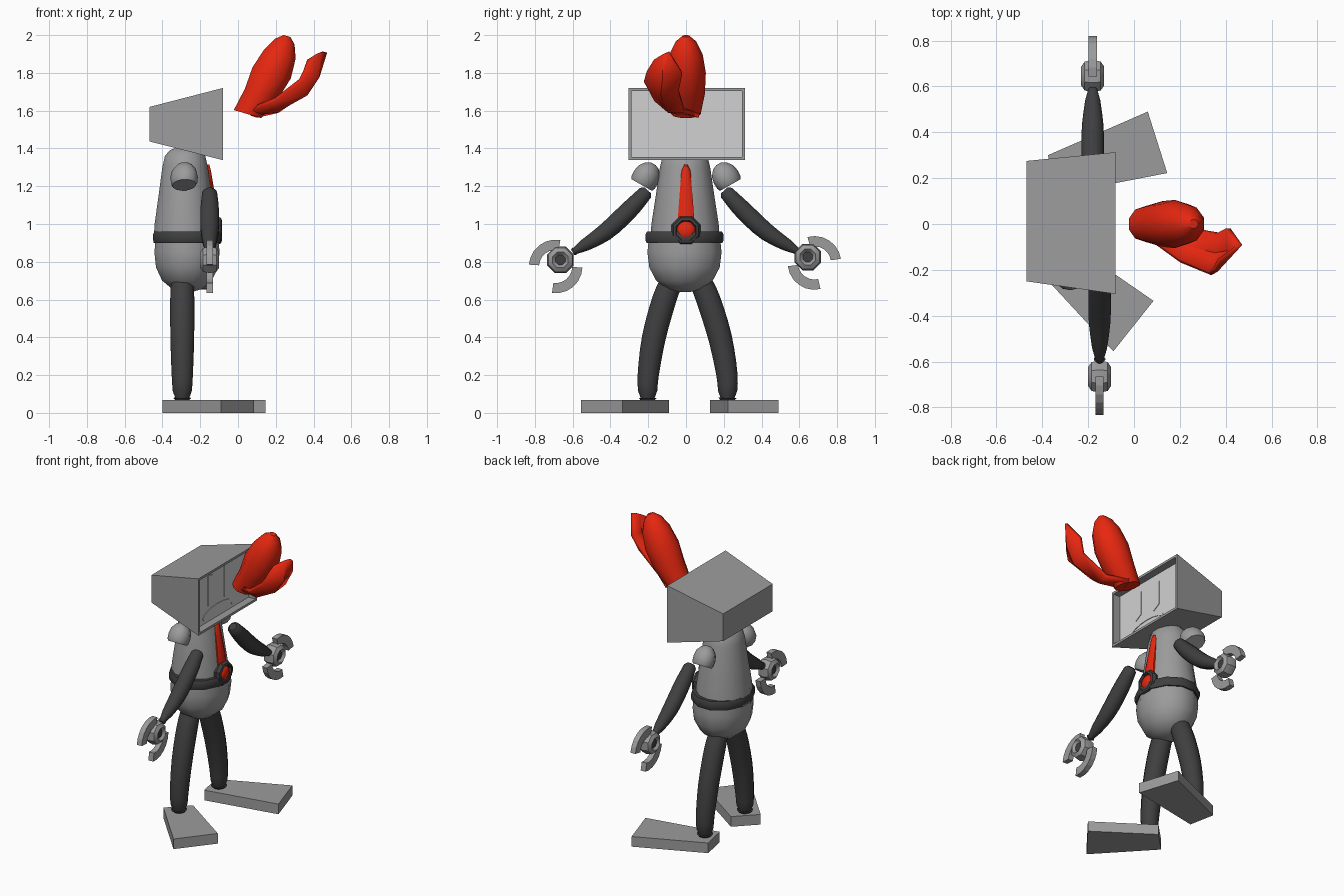
import bpy, bmesh, math
from math import sin, cos, pi, radians
from mathutils import Vector

cube = bpy.data.objects.get("Cube")
if cube:
    bpy.data.objects.remove(cube, do_unlink=True)


def material(name, rgb):
    m = bpy.data.materials.new(name)
    m.use_nodes = True
    m.diffuse_color = (*rgb, 1)
    m.node_tree.nodes["Principled BSDF"].inputs["Base Color"].default_value = (*rgb, 1)
    return m


GREY = material("metal grey", (0.33, 0.33, 0.33))
DARK = material("dark rubber", (0.05, 0.05, 0.05))
RED = material("red", (0.8, 0.02, 0.005))
SCREEN = material("pale screen", (0.64, 0.64, 0.64))


def finish(name, bm, mats, smooth=40):
    bmesh.ops.recalc_face_normals(bm, faces=bm.faces)
    mesh = bpy.data.meshes.new(name)
    bm.to_mesh(mesh)
    bm.free()
    for m in mats:
        mesh.materials.append(m)
    ob = bpy.data.objects.new(name, mesh)
    bpy.context.collection.objects.link(ob)
    if smooth:
        bpy.ops.object.select_all(action="DESELECT")
        ob.select_set(True)
        bpy.context.view_layer.objects.active = ob
        bpy.ops.object.shade_smooth_by_angle(angle=radians(smooth))
    return ob


def loft(name, rings, mat, sides=12, closed=False, smooth=40):
    """Skin elliptical rings, each given as centre and two radius vectors."""
    bm = bmesh.new()
    loops = []
    for c, u, v in rings:
        angles = [2 * pi * (i + 0.5) / sides for i in range(sides)]
        loops.append([bm.verts.new(c + u * cos(a) + v * sin(a)) for a in angles])
    for a, b in zip(loops, loops[1:] + (loops[:1] if closed else [])):
        for i in range(sides):
            j = (i + 1) % sides
            bm.faces.new((a[i], a[j], b[j], b[i]))
    if not closed:
        bm.faces.new(loops[0])
        bm.faces.new(loops[-1])
    return finish(name, bm, [mat], smooth)


def lathe(name, origin, axis, profile, mat, sides=12, closed=False, squash=1, smooth=40):
    """Turn (height, radius) pairs about an axis; squash flattens one side."""
    axis = Vector(axis).normalized()
    u = axis.orthogonal().normalized() if abs(axis.z) < 0.99 else Vector((1, 0, 0))
    v = axis.cross(u)
    rings = [(Vector(origin) + axis * h, u * r * squash, v * r) for h, r in profile]
    return loft(name, rings, mat, sides, closed, smooth)


def tube(name, x, points, mat, sides=12):
    """Limb through (y, z, radius) points at constant x, smoothly interpolated."""
    p = [Vector(q) for q in points]
    p = [2 * p[0] - p[1]] + p + [2 * p[-1] - p[-2]]
    path = []
    for i in range(1, len(p) - 2):
        a, b, c, d = p[i - 1:i + 3]
        for t in (0, 0.33, 0.67):
            path.append(b + 0.5 * t * (c - a + t * (2 * a - 5 * b + 4 * c - d
                                                    + t * (3 * (b - c) + d - a))))
    path.append(p[-2])
    rings = []
    for i, q in enumerate(path):
        d = path[min(i + 1, len(path) - 1)] - path[max(i - 1, 0)]
        n = Vector((0, -d.y, d.x)).normalized()
        rings.append((Vector((x, q.x, q.y)), Vector((q.z, 0, 0)), n * q.z))
    # rounded ends
    for at, nxt, pos in ((0, 1, 0), (-1, -2, len(rings))):
        c, u, v = rings[at]
        out = (c - rings[nxt][0]).normalized() * u.length * 0.45
        rings.insert(pos, (c + out, u * 0.6, v * 0.6))
    return loft(name, rings, mat, sides)


def prism(name, outline, depth, mat):
    """Extrude a flat outline of 3D points along a vector."""
    bm = bmesh.new()
    f = bm.faces.new([bm.verts.new(p) for p in outline])
    new = bmesh.ops.extrude_face_region(bm, geom=[f])["geom"]
    bmesh.ops.translate(bm, vec=depth, verts=[g for g in new if isinstance(g, bmesh.types.BMVert)])
    bm.faces.ensure_lookup_table()
    return finish(name, bm, [mat], 0)


# Torso, belly and belt
lathe("torso", (-0.28, -0.005, 0), (0, 0, 1),
      [(0.9, 0.185), (1.0, 0.178), (1.15, 0.155), (1.3, 0.133), (1.36, 0.118),
       (1.39, 0.09), (1.41, 0.04)], GREY, 14, squash=0.93)
lathe("belly", (-0.27, -0.008, 0), (0, 0, 1),
      [(0.64, 0.03), (0.655, 0.09), (0.70, 0.155), (0.77, 0.193), (0.85, 0.203), (0.93, 0.195)],
      GREY, 12, squash=0.88)
lathe("belt", (-0.27, -0.008, 0), (0, 0, 1),
      [(0.9, 0.18), (0.9, 0.208), (0.915, 0.214), (0.945, 0.214), (0.96, 0.206), (0.96, 0.17)],
      DARK, 12, closed=True, squash=0.87)

# Buckle and tie
lathe("buckle_ring", (-0.11, 0, 0.965), (1, 0, 0),
      [(-0.02, 0.05), (-0.02, 0.075), (0, 0.082), (0.02, 0.072), (0.025, 0.058), (0.005, 0.05)],
      DARK, 8, closed=True)
lathe("buckle_gem", (-0.12, 0, 0.965), (1, 0, 0), [(0, 0.055), (0.02, 0.05), (0.035, 0.03)], RED, 10)
tie_rows = [(-0.125, 1.0, 0.048), (-0.13, 1.08, 0.043), (-0.15, 1.2, 0.033),
            (-0.163, 1.28, 0.026), (-0.172, 1.315, 0.01)]
loft("tie", [(Vector((x, 0, z)), Vector((0.022, 0, 0)), Vector((0, w, 0))) for x, z, w in tie_rows],
     RED, 8)

# Monitor head with a sunk screen
bm = bmesh.new()
rows = []
for x, y0, y1, z0, z1 in ((-0.468, -0.25, 0.275, 1.437, 1.62), (-0.08, -0.305, 0.313, 1.338, 1.72)):
    rows.append([bm.verts.new((x, y, z)) for y, z in ((y0, z0), (y1, z0), (y1, z1), (y0, z1))])
bm.faces.new(rows[0])
front = bm.faces.new(rows[1])
for i in range(4):
    j = (i + 1) % 4
    bm.faces.new((rows[0][i], rows[0][j], rows[1][j], rows[1][i]))
bmesh.ops.recalc_face_normals(bm, faces=bm.faces)
bmesh.ops.inset_region(bm, faces=[front], thickness=0.022)
sunk = bmesh.ops.extrude_discrete_faces(bm, faces=[front])["faces"][0]
sunk.material_index = 1
bmesh.ops.translate(bm, vec=(-0.05, 0, 0), verts=sunk.verts)
finish("head", bm, [GREY, SCREEN], 0)

# Face plates on the screen
for name, y in (("right_eye", -0.11), ("left_eye", 0.06)):
    prism(name, [(-0.131, y + a, z) for a, z in ((-0.025, 1.46), (0.025, 1.49), (0.025, 1.65), (-0.025, 1.67))],
          (0.005, 0, 0), SCREEN)
arc = [(0.16 * cos(a), 0.05 * sin(a)) for a in (pi * i / 8 for i in range(9))]
prism("mouth", [(-0.131, -0.03 + a, 1.39 + b) for a, b in arc]
      + [(-0.131, -0.03 + a * 0.93, 1.375 + b) for a, b in reversed(arc)], (0.005, 0, 0), SCREEN)

# Legs and feet
tube("right_leg", -0.295, [(-0.07, 0.71, 0.06), (-0.115, 0.6, 0.066), (-0.17, 0.4, 0.065),
                           (-0.2, 0.2, 0.058), (-0.203, 0.08, 0.05)], DARK)
tube("left_leg", -0.295, [(0.07, 0.71, 0.06), (0.118, 0.6, 0.066), (0.18, 0.4, 0.065),
                          (0.217, 0.2, 0.058), (0.22, 0.08, 0.05)], DARK)
feet = {"left_foot": ((0.06, 0.49), (0.145, 0.222), (-0.34, 0.128), (-0.375, 0.3)),
        "right_foot": ((0.085, -0.335), (-0.09, -0.555), (-0.4, -0.22), (-0.27, -0.09))}
for name, corners in feet.items():
    prism(name, [(x, y, 0) for x, y in corners], (0, 0, 0.068), GREY)

# Shoulders, arms and claw hands
SIDES = (("left", 1, -0.18, (0.645, 0.825), (0.68, 0.794), -34),
         ("right", -1, -0.15, (0.665, 0.81), (0.69, 0.775), -39))
for name, s, x, hub, claw, tilt in SIDES:
    lathe(name + "_shoulder", (-0.285, s * 0.21, 1.25), (0, s * 0.49, -0.87),
          [(-0.078, 0.015), (-0.066, 0.042), (-0.035, 0.068), (0, 0.076), (0.035, 0.074), (0.05, 0.066)],
          GREY, 12, squash=0.9)
    tube(name + "_arm", x, [(s * 0.215, 1.165, 0.04), (s * 0.3, 1.075, 0.05),
                            (s * 0.43, 0.955, 0.048), (s * 0.59, 0.856, 0.026)], DARK)
    centre = (x, s * hub[0], hub[1])
    lathe(name + "_hand_hub", centre, (1, 0, 0),
          [(-0.05, 0.045), (-0.035, 0.068), (0, 0.076), (0.035, 0.068), (0.05, 0.045), (0.03, 0.026),
           (-0.03, 0.026)], GREY, 8, closed=True)
    lathe(name + "_hand_axle", centre, (1, 0, 0), [(-0.035, 0.028), (0.035, 0.028)], DARK, 8)
    for part, way in (("upper", 1), ("lower", -1)):
        turn = [radians(tilt + way * (43 + 16 * i)) for i in range(7)]
        outline = [(r, a) for a in turn for r in (0.142,)] + [(0.088, a) for a in reversed(turn)]
        prism(f"{name}_{part}_claw", [(x - 0.018, s * (claw[0] + r * cos(a)), claw[1] + r * sin(a))
                                      for r, a in outline], (0.036, 0, 0), GREY)

# Red plume: a plump pod and a curled leaf
pod = [(0.05, 1.582, 0.08, 0.078), (0.125, 1.69, 0.098, 0.1), (0.178, 1.8, 0.112, 0.105),
       (0.222, 1.9, 0.092, 0.088), (0.247, 1.965, 0.058, 0.055), (0.26, 1.995, 0.02, 0.02)]
loft("plume_pod", [(Vector((x, 0, z)), Vector((0.95, 0, -0.28)) * a, Vector((0, b, 0)))
                   for x, z, a, b in pod], RED, 10)
leaf = [((0.05, -0.05, 1.6), (0.07, 0.0, 1.585), (0.1, 0.07, 1.575)),
        ((0.2, -0.16, 1.66), (0.2, -0.09, 1.6), (0.21, -0.01, 1.6)),
        ((0.33, -0.215, 1.76), (0.36, -0.13, 1.69), (0.37, -0.04, 1.71)),
        ((0.355, -0.2, 1.81), (0.42, -0.12, 1.78), (0.41, -0.02, 1.8)),
        ((0.375, -0.16, 1.87), (0.43, -0.12, 1.9), (0.46, -0.09, 1.91))]
bm = bmesh.new()
grid = [[bm.verts.new(p) for p in row] for row in leaf]
for a, b in zip(grid, grid[1:]):
    for i in range(2):
        bm.faces.new((a[i], a[i + 1], b[i + 1], b[i]))
ob = finish("plume_leaf", bm, [RED])
thick = ob.modifiers.new("thickness", "SOLIDIFY")
thick.thickness = 0.025
thick.offset = 0
